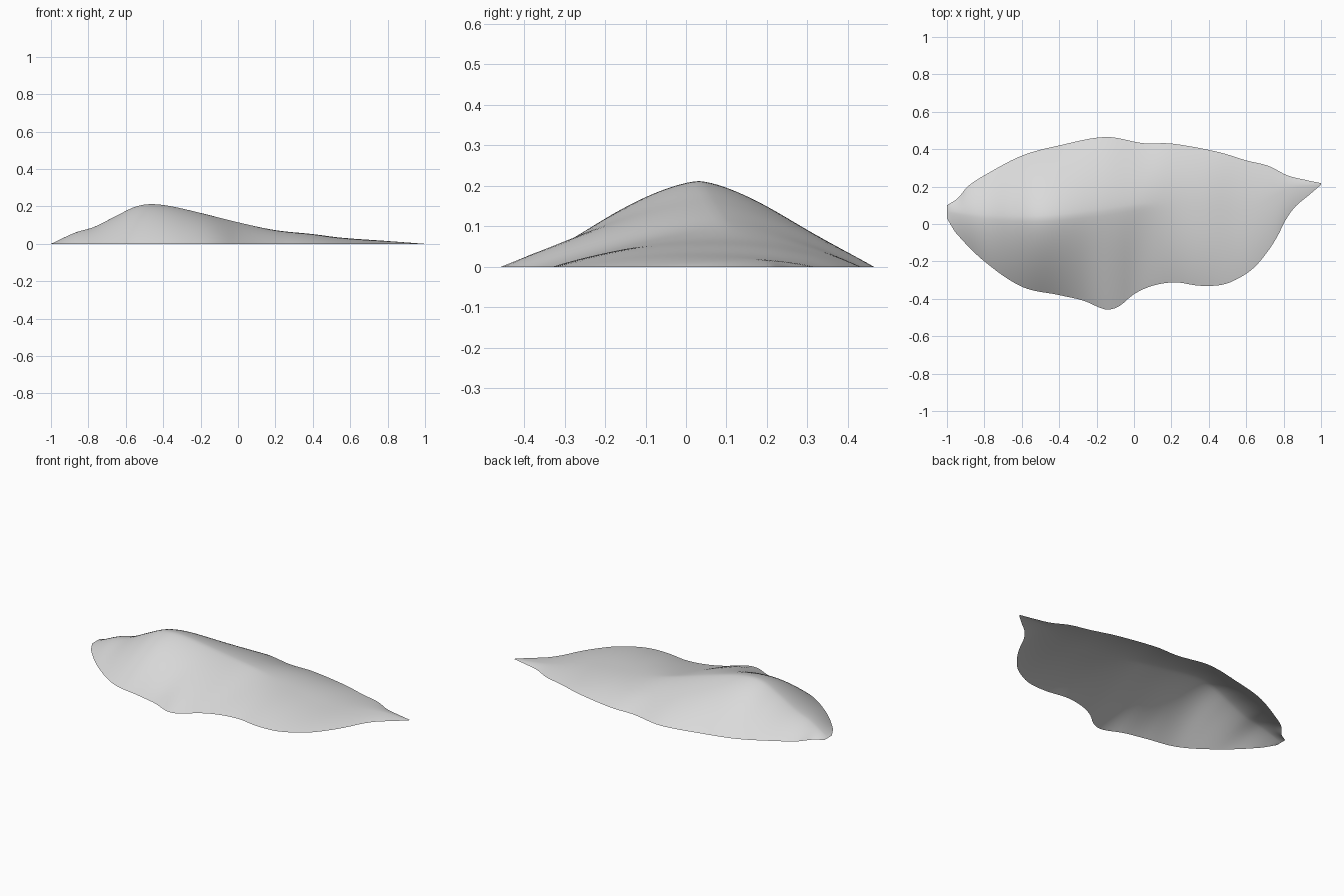
import bpy, bmesh, math

if "Cube" in bpy.data.objects:
    bpy.data.objects.remove(bpy.data.objects["Cube"])

# Outline of the hill, its crest line, crest height and slope roundness, all along x
FRONT = [(-1, .03), (-.95, -.05), (-.8, -.2), (-.6, -.335), (-.4, -.38), (-.27, -.41), (-.15, -.457),
         (-.08, -.44), (0, -.375), (.1, -.33), (.22, -.312), (.35, -.33), (.47, -.325), (.55, -.295),
         (.64, -.235), (.72, -.14), (.77, -.06), (.81, .02), (.86, .09), (.93, .15), (1, .21)]
BACK = [(-1, .1), (-.94, .14), (-.89, .2), (-.8, .26), (-.6, .365), (-.4, .42), (-.15, .465),
        (.05, .432), (.2, .43), (.45, .385), (.6, .34), (.72, .31), (.82, .26), (.92, .235), (1, .218)]
CREST = [(-1, .065), (-.75, .035), (-.48, .03), (-.2, .06), (.1, .1), (.35, .07), (.6, .06), (.8, .18), (1, .214)]
HEIGHT = [(-1, 0), (-.87, .06), (-.77, .09), (-.65, .15), (-.55, .198), (-.47, .212), (-.37, .203),
          (-.2, .165), (0, .115), (.2, .073), (.4, .052), (.55, .033), (.8, .015), (1, 0)]
ROUND = [(-1, 1.7), (-.48, 1.5), (0, 1.55), (.3, 2.2), (.6, 2.2), (1, 1.7)]


def curve(pts, x):
    """Smooth interpolation through (x, value) points."""
    i = 0
    while i < len(pts) - 2 and x > pts[i + 1][0]:
        i += 1

    def slope(k):
        a, b = pts[max(k - 1, 0)], pts[min(k + 1, len(pts) - 1)]
        return (b[1] - a[1]) / (b[0] - a[0])

    (x0, v0), (x1, v1) = pts[i], pts[i + 1]
    w = x1 - x0
    t = (x - x0) / w
    return ((2 * t**3 - 3 * t**2 + 1) * v0 + (t**3 - 2 * t**2 + t) * w * slope(i)
            + (3 * t**2 - 2 * t**3) * v1 + (t**3 - t**2) * w * slope(i + 1))


# Open terrain shell: one cross-section per column
COLS, HALF = 120, 24
bm = bmesh.new()
rows = []
for c in range(COLS + 1):
    x = -math.cos(math.pi * c / COLS)
    f, b, r = curve(FRONT, x), curve(BACK, x), curve(CREST, x)
    h, p = max(curve(HEIGHT, x), 0), curve(ROUND, x)
    gully = .3 * math.exp(-((x - .05) / .12) ** 2)
    row = []
    for k in range(-HALF, HALF + 1):
        d = abs(k) / HALF                      # 0 at the crest, 1 at the rim
        y = r + d * ((f if k < 0 else b) - r)
        z = h * (1 - d ** (p - gully if k < 0 else p))
        row.append(bm.verts.new((x, y, z)))
    rows.append(row)
for a, b in zip(rows, rows[1:]):
    for k in range(2 * HALF):
        bm.faces.new((a[k], b[k], b[k + 1], a[k + 1]))
bmesh.ops.remove_doubles(bm, verts=bm.verts[:], dist=1e-5)

mesh = bpy.data.meshes.new("hill")
bm.to_mesh(mesh)
bm.free()
for poly in mesh.polygons:
    poly.use_smooth = True

# Plain grey stone
mat = bpy.data.materials.new("light_grey")
mat.diffuse_color = (.7, .7, .7, 1)
mat.use_nodes = True
mat.node_tree.nodes["Principled BSDF"].inputs["Base Color"].default_value = mat.diffuse_color
mesh.materials.append(mat)
bpy.context.collection.objects.link(bpy.data.objects.new("hill", mesh))
